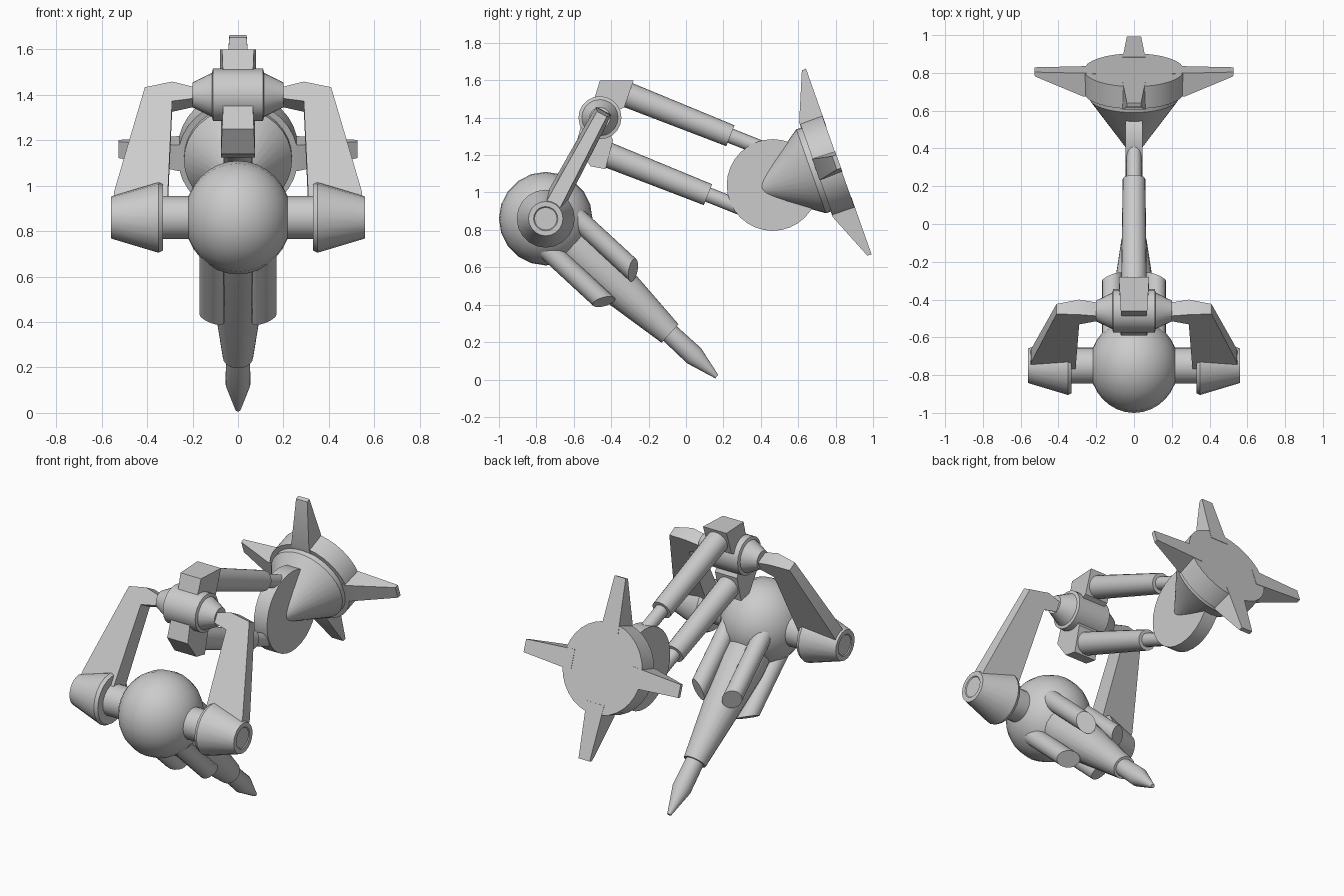
import bpy, bmesh
from math import cos, sin, pi, radians
from mathutils import Vector, Matrix

if "Cube" in bpy.data.objects:
    bpy.data.objects.remove(bpy.data.objects["Cube"])

parts = []
X = Vector((1, 0, 0))


def frame(origin, u, v, w):
    """Matrix whose local axes are u, v, w."""
    m = Matrix((u, v, w)).transposed().to_4x4()
    m.translation = origin
    return m


def axis_frame(origin, axis, side):
    """Matrix with local z along axis and local x towards side."""
    w = Vector(axis).normalized()
    u = Vector(side)
    u = (u - w * u.dot(w)).normalized()
    return frame(origin, u, w.cross(u), w)


def finish(name, bm, matrix):
    bm.transform(matrix)
    bmesh.ops.recalc_face_normals(bm, faces=bm.faces)
    mesh = bpy.data.meshes.new(name)
    bm.to_mesh(mesh)
    bm.free()
    obj = bpy.data.objects.new(name, mesh)
    bpy.context.collection.objects.link(obj)
    parts.append(obj)


def lathe(name, profile, matrix, sides=20, slant=0):
    """Spin (radius, height) points; slant tilts the last ring."""
    bm = bmesh.new()
    rings = []
    for i, (r, h) in enumerate(profile):
        k = slant if i == len(profile) - 1 else 0
        angles = [2 * pi * j / sides for j in range(sides)]
        rings.append([bm.verts.new((r * cos(a), r * sin(a), h - k * r * cos(a)))
                      for a in angles])
    for lo, hi in zip(rings, rings[1:]):
        for j in range(sides):
            n = (j + 1) % sides
            bm.faces.new((lo[j], lo[n], hi[n], hi[j]))
    bm.faces.new(rings[0])
    bm.faces.new(rings[-1])
    finish(name, bm, matrix)


def prism(name, points, matrix):
    """Extrude an outline of (u, v, half width) both ways along local z."""
    bm = bmesh.new()
    a = [bm.verts.new((u, v, w)) for u, v, w in points]
    b = [bm.verts.new((u, v, -w)) for u, v, w in points]
    bm.faces.new(a)
    bm.faces.new(b)
    for i in range(len(a)):
        n = (i + 1) % len(a)
        bm.faces.new((a[i], a[n], b[n], b[i]))
    finish(name, bm, matrix)


# Round body, slightly flattened sideways
body = Vector((0, -0.75, 0.86))
bm = bmesh.new()
bmesh.ops.create_uvsphere(bm, u_segments=20, v_segments=16, radius=0.25)
finish("body_ball", bm, axis_frame(body, X, (0, 0, 1)) @ Matrix.Scale(0.94, 4, (0, 0, 1)))

# Drill with its pointed rod
drill = Vector((0, 0.735, -0.679)).normalized()
drill_up = X.cross(drill)
if drill_up.z < 0:
    drill_up.negate()
drill_frame = axis_frame(body, drill, drill_up)
lathe("drill_barrel", [(0.135, 0.1), (0.135, 0.3), (0.067, 0.905)], drill_frame)
lathe("drill_tip", [(0.052, 0.85), (0.055, 1.08), (0.012, 1.245)], drill_frame)

# Four slant-ended tubes around the drill
for sx, level in ((1, "left"), (-1, "right")):
    for su, height in ((1, "upper"), (-1, "lower")):
        out = X * sx * 0.115 + drill_up * su * 0.115
        lathe(f"tube_{height}_{level}", [(0.055, 0.08), (0.055, 0.53)],
              axis_frame(body + out, drill, out), 16, 0.7)

# Shoulder pods, axles and arms
hub = Vector((0, -0.46, 1.4))
arm_dir = (hub - body).normalized()
for s, side in ((1, "left"), (-1, "right")):
    out = axis_frame(body, X * s, (0, 0, 1))
    lathe("axle_" + side, [(0.095, 0.1), (0.095, 0.36)], out)
    lathe("pod_" + side, [(0.12, 0.33), (0.145, 0.33), (0.155, 0.35), (0.092, 0.56),
                          (0.065, 0.56), (0.06, 0.555)], out)
    u = X * s
    prism("arm_" + side,
          [(0.55, 0.06, 0.04), (0.545, 0.11, 0.04), (0.41, 0.635, 0.03), (0.29, 0.655, 0.045),
           (0.19, 0.63, 0.04), (0.19, 0.575, 0.04), (0.29, 0.555, 0.05), (0.31, 0.06, 0.06)],
          frame(body, u, arm_dir, u.cross(arm_dir)))

# Hub between the arms
lathe("hub", [(0.055, -0.2), (0.097, -0.115), (0.115, -0.11),
              (0.115, 0.11), (0.097, 0.115), (0.055, 0.2)],
      axis_frame(hub, X, (0, 0, 1)))

# Brackets above and below the hub
side_plane = frame((0, 0, 0), Vector((0, 1, 0)), Vector((0, 0, 1)), X)
prism("bracket_upper",
      [(-0.46, 1.6, 0.07), (-0.28, 1.6, 0.08), (-0.33, 1.455, 0.08),
       (-0.4, 1.42, 0.075), (-0.5, 1.47, 0.065)], side_plane)
prism("bracket_lower",
      [(-0.56, 1.36, 0.065), (-0.59, 1.25, 0.07), (-0.51, 1.14, 0.075),
       (-0.43, 1.125, 0.075), (-0.39, 1.28, 0.075), (-0.45, 1.4, 0.065)], side_plane)

# Two pistons running back to the wrist
rod_dir = Vector((0, 0.93, -0.37))
for name, y, z in (("upper", -0.32, 1.525), ("lower", -0.44, 1.21)):
    place = axis_frame((0, y, z), rod_dir, X)
    lathe("piston_sleeve_" + name, [(0.068, 0), (0.06, 0.6)], place)
    lathe("piston_rod_" + name, [(0.04, 0.55), (0.04, 0.84)], place, 16)

# Wrist disc
lathe("wrist_disc", [(0.245, -0.045), (0.245, 0.045)],
      axis_frame((0, 0.463, 1.04), X, (0, 0, 1)), 32)

# Grapple head: cone, drum and four spikes
head = Vector((0, 0.815, 1.165))
back = Vector((0, 0.943, 0.333)).normalized()
up = Vector((0, -back.z, back.y))
head_frame = axis_frame(head, back, up)
lathe("head_cone", [(0.004, -0.49), (0.238, -0.155), (0.238, -0.1)], head_frame, 32)
lathe("head_drum", [(0.265, -0.125), (0.265, 0)], head_frame, 32)
for name, d in (("top", up), ("bottom", -up), ("left", X), ("right", -X)):
    prism("spike_" + name,
          [(0.2, -0.128, 0.06), (0.268, -0.128, 0.06), (0.525, -0.022, 0.038),
           (0.527, 0.002, 0.038), (0.2, 0.002, 0.06)],
          frame(head, d, back, d.cross(back)))

# Smooth round surfaces, keep edges sharp
bpy.ops.object.select_all(action="DESELECT")
for obj in parts:
    obj.select_set(True)
bpy.context.view_layer.objects.active = parts[0]
bpy.ops.object.shade_smooth_by_angle(angle=radians(25))
